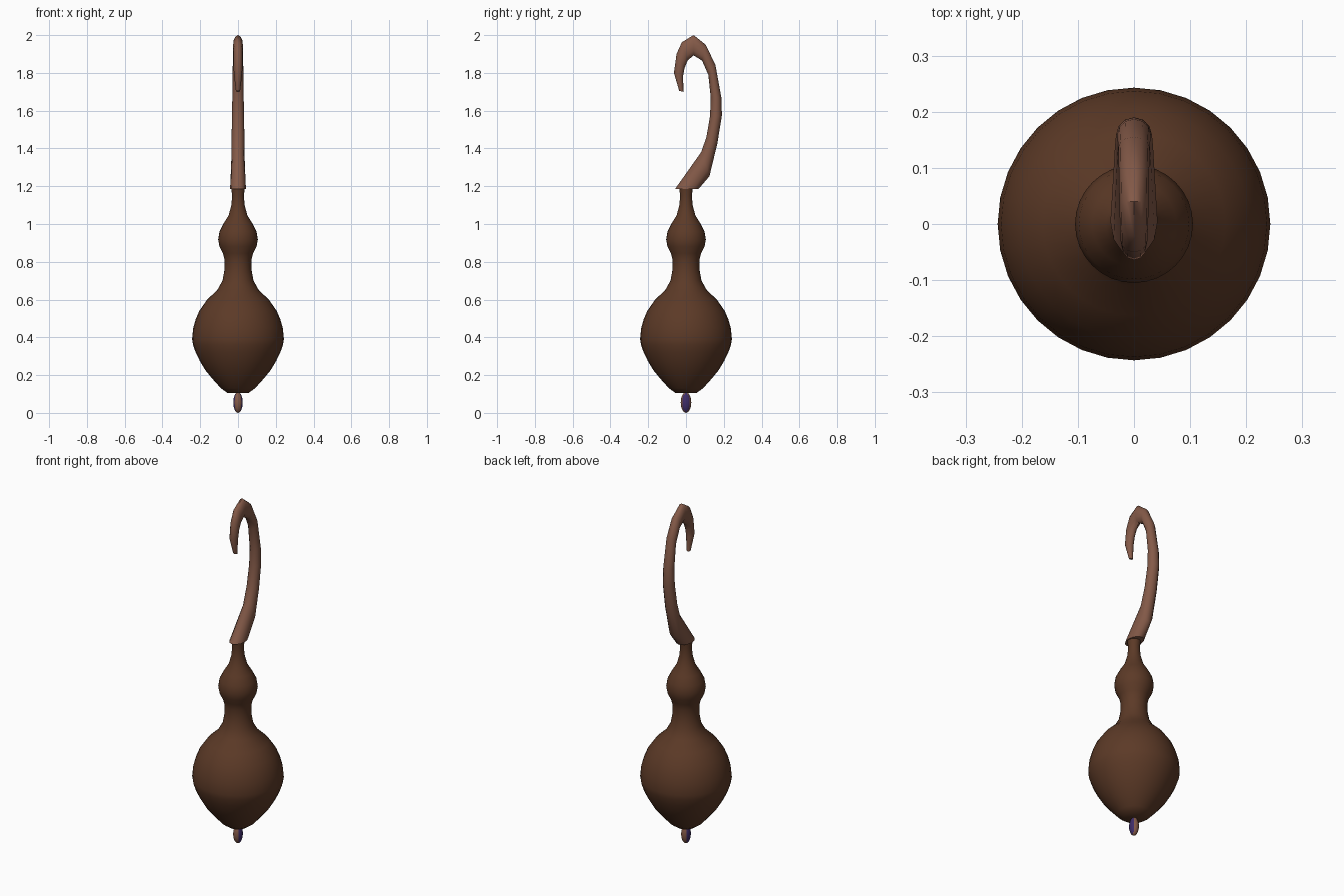
import bpy, bmesh, math
from mathutils import Vector

if "Cube" in bpy.data.objects:
    bpy.data.objects.remove(bpy.data.objects["Cube"])


def material(name, rgb):
    m = bpy.data.materials.new(name)
    m.diffuse_color = (*rgb, 1)
    m.use_nodes = True
    m.node_tree.nodes["Principled BSDF"].inputs["Base Color"].default_value = m.diffuse_color
    return m


dark_brown = material("dark brown", (0.107, 0.042, 0.02))
light_brown = material("light brown", (0.231, 0.102, 0.065))
purple = material("purple", (0.05, 0.026, 0.14))


def loft(name, rings, mats, angle):
    """Skin a list of vertex rings and cap both ends."""
    bm = bmesh.new()
    loops = [[bm.verts.new(p) for p in ring] for ring in rings]
    n = len(loops[0])
    for a, b in zip(loops, loops[1:]):
        for i in range(n):
            j = (i + 1) % n
            bm.faces.new((a[i], a[j], b[j], b[i]))
    bm.faces.new(loops[0])
    bm.faces.new(loops[-1])
    bmesh.ops.recalc_face_normals(bm, faces=bm.faces)
    mesh = bpy.data.meshes.new(name)
    bm.to_mesh(mesh)
    bm.free()
    ob = bpy.data.objects.new(name, mesh)
    bpy.context.collection.objects.link(ob)
    for m in mats:
        mesh.materials.append(m)
    bpy.ops.object.select_all(action='DESELECT')
    ob.select_set(True)
    bpy.context.view_layer.objects.active = ob
    bpy.ops.object.shade_smooth_by_angle(angle=math.radians(angle))
    return ob


def circle(rx, ry, z, n):
    return [(rx * math.cos(t), ry * math.sin(t), z)
            for t in (2 * math.pi * i / n for i in range(n))]


# Turned bulb and neck: (radius, height)
profile = [(0.055, 0.105), (0.09, 0.13), (0.135, 0.18), (0.172, 0.225),
           (0.202, 0.275), (0.224, 0.32), (0.238, 0.36), (0.243, 0.39),
           (0.237, 0.45), (0.224, 0.495), (0.205, 0.54), (0.163, 0.6),
           (0.11, 0.65), (0.082, 0.70), (0.071, 0.76), (0.071, 0.81),
           (0.08, 0.845), (0.098, 0.88), (0.105, 0.918), (0.098, 0.96),
           (0.075, 1.005), (0.05, 1.045), (0.035, 1.10), (0.031, 1.15),
           (0.036, 1.19)]
loft("bulb_body", [circle(r, r, z, 32) for r, z in profile], [dark_brown], 40)

# Curved hook: outer (y, z), inner (y, z), half width
hook = [((0.066, 1.185), (-0.058, 1.185), 0.042),
        ((0.124, 1.253), (0.08, 1.38), 0.036),
        ((0.166, 1.427), (0.108, 1.46), 0.034),
        ((0.190, 1.575), (0.127, 1.57), 0.032),
        ((0.187, 1.67), (0.131, 1.67), 0.030),
        ((0.155, 1.845), (0.118, 1.79), 0.028),
        ((0.103, 1.95), (0.085, 1.865), 0.027),
        ((0.04, 2.0), (0.04, 1.893), 0.026),
        ((-0.022, 1.962), (0.008, 1.865), 0.025),
        ((-0.05, 1.90), (-0.008, 1.825), 0.024),
        ((-0.064, 1.80), (-0.015, 1.785), 0.022),
        ((-0.036, 1.705), (-0.014, 1.70), 0.011)]
rings = []
for o, i, w in hook:
    outer, inner = Vector((0, *o)), Vector((0, *i))
    mid, half = (outer + inner) / 2, (outer - inner) / 2
    rings.append([mid + half * math.cos(t) + Vector((w * math.sin(t), 0, 0))
                  for t in (2 * math.pi * k / 12 for k in range(12))])
loft("hook", rings, [light_brown], 45)

# Small bottom bead, purple on its two sides
steps = 10
bead_rings = []
for k in range(steps + 1):
    a = math.pi * (0.03 + 0.94 * k / steps)
    s = math.sin(a)
    bead_rings.append(circle(0.025 * s, 0.028 * s, 0.055 - 0.055 * math.cos(a), 16))
bead = loft("bottom_bead", bead_rings, [light_brown, purple], 60)
for f in bead.data.polygons:
    if abs(f.normal.x) > 0.7:
        f.material_index = 1
